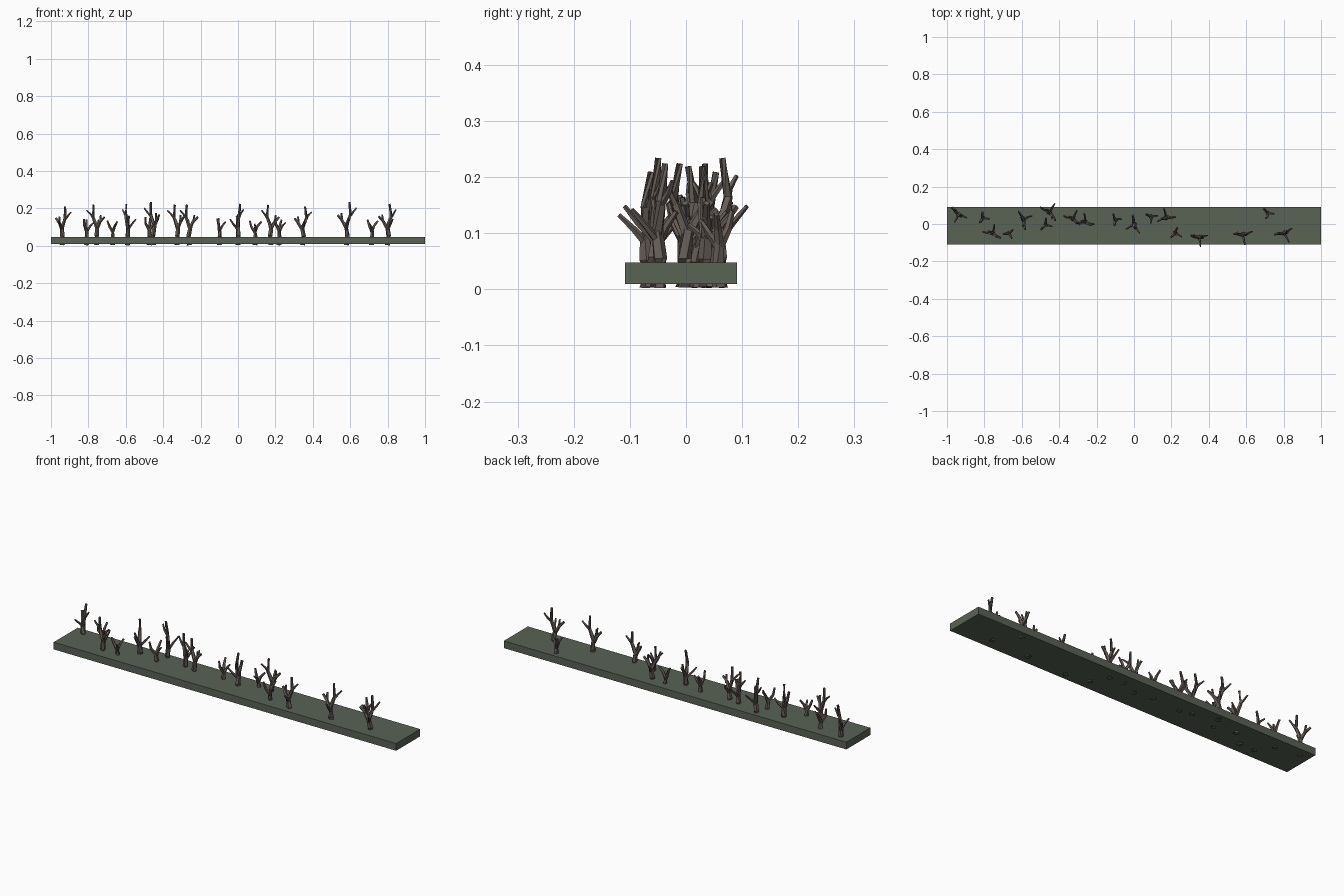
import bpy, bmesh, random
from math import cos, sin, pi, radians
from mathutils import Vector, Matrix

if "Cube" in bpy.data.objects:
    bpy.data.objects.remove(bpy.data.objects["Cube"])

random.seed(4)


def material(name, rgb):
    m = bpy.data.materials.new(name)
    m.diffuse_color = (*rgb, 1)
    m.use_nodes = True
    m.node_tree.nodes["Principled BSDF"].inputs["Base Color"].default_value = m.diffuse_color
    return m


GREEN = material("moss_green", (0.10, 0.125, 0.09))
BROWN = material("bark_brown", (0.135, 0.11, 0.095))

# Ground strip
bpy.ops.mesh.primitive_cube_add(size=1, location=(0, -0.009, 0.029))
slab = bpy.context.object
slab.name = "ground_strip"
slab.scale = (2, 0.2, 0.038)
slab.data.materials.append(GREEN)


def limb(bm, path, r0, r1, sides=5):
    """Tapered faceted tube along a path of points."""
    rings = []
    n = len(path)
    for i, p in enumerate(path):
        d = path[min(i + 1, n - 1)] - path[max(i - 1, 0)]
        q = d.to_track_quat('Z', 'Y')
        r = r0 + (r1 - r0) * i / (n - 1)
        rings.append([bm.verts.new(p + q @ Vector((r * cos(2 * pi * k / sides),
                                                   r * sin(2 * pi * k / sides), 0)))
                      for k in range(sides)])
    for a, b in zip(rings, rings[1:]):
        for k in range(sides):
            j = (k + 1) % sides
            bm.faces.new((a[k], a[j], b[j], b[k]))
    bm.faces.new(rings[0][::-1])
    bm.faces.new(rings[-1])


# Limb templates: (path, start radius, end radius)
TALL = [
    ([(0, 0, 0), (.003, 0, .05), (-.003, 0, .10)], .015, .011),
    ([(-.003, 0, .09), (.022, 0, .15), (.014, .005, .215)], .011, .006),
    ([(.020, 0, .145), (.034, .006, .165), (.052, .010, .185)], .007, .004),
    ([(-.003, 0, .09), (-.022, .006, .125), (-.046, .008, .150)], .010, .006),
    ([(0, 0, .08), (.006, -.026, .108), (.008, -.05, .135)], .008, .004),
    ([(-.022, .006, .12), (-.026, .012, .16)], .007, .005),
]
SHORT = [
    ([(0, 0, 0), (.002, 0, .04), (0, 0, .08)], .014, .009),
    ([(0, 0, .07), (.012, .004, .10), (.034, .006, .125)], .009, .005),
    ([(0, 0, .07), (-.018, .008, .10), (-.026, .010, .13)], .009, .005),
    ([(0, 0, .065), (.004, -.018, .095), (.002, -.034, .112)], .008, .004),
]

# x, y, top height, direction of the main limb in degrees
TREES = [
    (-.94, .055, .205, -35), (-.81, .03, .14, 80), (-.755, -.05, .215, 160),
    (-.67, -.05, .13, 30), (-.59, .02, .22, 110), (-.475, -.005, .15, 70),
    (-.45, .06, .23, 140), (-.325, .025, .215, 150), (-.26, .01, .215, 175),
    (-.10, .02, .145, 100), (0, .0, .22, -70), (.09, .04, .13, 0),
    (.175, .035, .215, 190), (.22, -.05, .14, 60), (.345, -.07, .205, 0),
    (.58, -.058, .23, 5), (.715, .06, .135, -20), (.80, -.05, .22, 20),
]

# Bare trees
for i, (x, y, top, yaw) in enumerate(TREES):
    template = TALL if top > .16 else SHORT
    s = top / (.215 if top > .16 else .13)
    turn = Matrix.Rotation(radians(yaw), 3, 'Z')
    bm = bmesh.new()
    for path, r0, r1 in template:
        pts = [turn @ Vector(p) * s for p in path]
        for p in pts[1:]:
            p += Vector((random.uniform(-.003, .003), random.uniform(-.003, .003), 0))
        limb(bm, pts, r0, r1)
    me = bpy.data.meshes.new(f"bare_tree_{i + 1}")
    bm.to_mesh(me)
    bm.free()
    me.materials.append(BROWN)
    ob = bpy.data.objects.new(f"bare_tree_{i + 1}", me)
    ob.location = (x, y, .004)
    bpy.context.collection.objects.link(ob)
